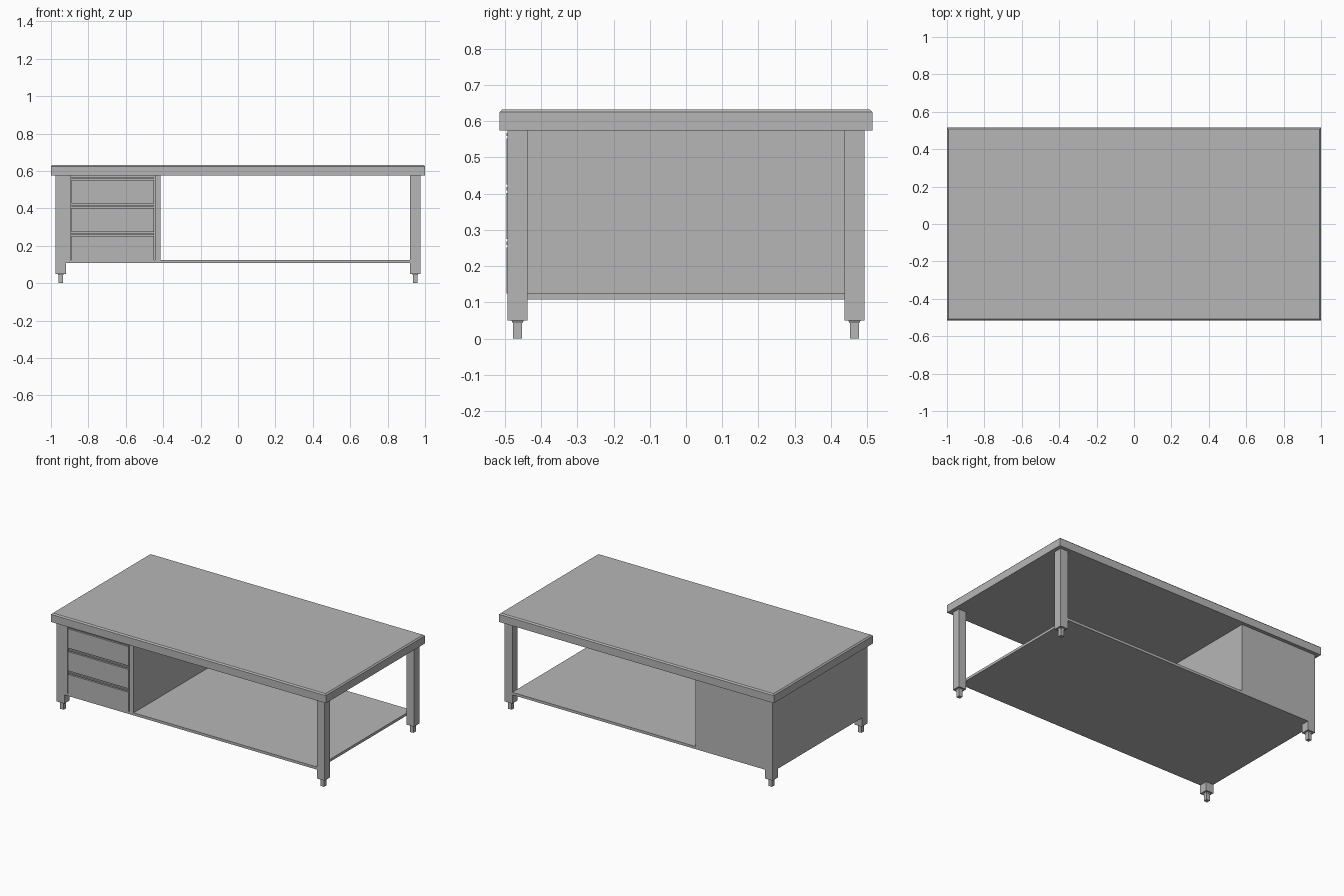
import bpy
import bmesh

default = bpy.data.objects.get("Cube")
if default:
    bpy.data.objects.remove(default, do_unlink=True)

steel = bpy.data.materials.new("brushed_steel_grey")
steel.use_nodes = True
grey = (0.47, 0.47, 0.47, 1)
steel.diffuse_color = grey
steel.node_tree.nodes["Principled BSDF"].inputs["Base Color"].default_value = grey


def box(name, x, y, z, taper=0.0):
    """Box from (min, max) ranges; taper pulls in the upper face on each side."""
    bm = bmesh.new()
    bmesh.ops.create_cube(bm, size=1)
    for v in bm.verts:
        top = v.co.z > 0
        inset = taper if top else 0
        v.co.x = x[1] - inset if v.co.x > 0 else x[0] + inset
        v.co.y = y[1] - inset if v.co.y > 0 else y[0] + inset
        v.co.z = z[1] if top else z[0]
    mesh = bpy.data.meshes.new(name)
    bm.to_mesh(mesh)
    bm.free()
    mesh.materials.append(steel)
    obj = bpy.data.objects.new(name, mesh)
    bpy.context.collection.objects.link(obj)
    return obj


def around(centre, half):
    return (centre - half, centre + half)


TOP = 0.575          # underside of the worktop
BASE = 0.108         # underside of the shelf
SHELF = 0.125        # upper side of the shelf
OUT_X, OUT_Y = 0.975, 0.492
LEG = 0.055

# Worktop with chamfered upper rim
box("worktop", (-1, 1), (-0.515, 0.515), (TOP, 0.625))
box("worktop_rim", (-1, 1), (-0.515, 0.515), (0.625, 0.633), 0.008)

# Square legs with collars and adjustable feet
for sx, side in ((1, "left"), (-1, "right")):
    for sy, end in ((-1, "front"), (1, "back")):
        cx, cy = sx * (OUT_X - LEG / 2), sy * (OUT_Y - LEG / 2)
        tag = f"{end}_{side}"
        box(f"leg_{tag}", around(cx, LEG / 2), around(cy, LEG / 2), (0.05, TOP))
        box(f"collar_{tag}", around(cx, 0.013), around(cy, 0.013), (0.043, 0.05), -0.004)
        box(f"foot_{tag}", around(cx, 0.0125), around(cy, 0.0125), (0, 0.045))

# Lower shelf
box("shelf", (-OUT_X, OUT_X - LEG), (-OUT_Y, OUT_Y), (BASE, SHELF))

# Drawer cabinet shell
IN_L, IN_R = -0.895, -0.445
box("cabinet_outer_side", (-OUT_X, IN_L), (-OUT_Y, OUT_Y), (SHELF, TOP))
box("cabinet_inner_side", (IN_R, -0.415), (-OUT_Y, OUT_Y), (SHELF, TOP))
box("cabinet_back", (IN_L, IN_R), (OUT_Y - 0.02, OUT_Y), (SHELF, TOP))
box("cabinet_recess", (IN_L, IN_R), (-0.472, -0.465), (SHELF, TOP))

# Drawers: front plate, finger groove and pull lip
pitch = (TOP - SHELF) / 3
for i, level in enumerate(("bottom", "middle", "top")):
    z = SHELF + i * pitch
    width = (IN_L + 0.005, IN_R - 0.005)
    box(f"drawer_front_{level}", width, (-0.495, -0.475), (z, z + 0.127))
    box(f"drawer_lip_{level}", width, (-0.495, -0.470), (z + 0.134, z + 0.143))
